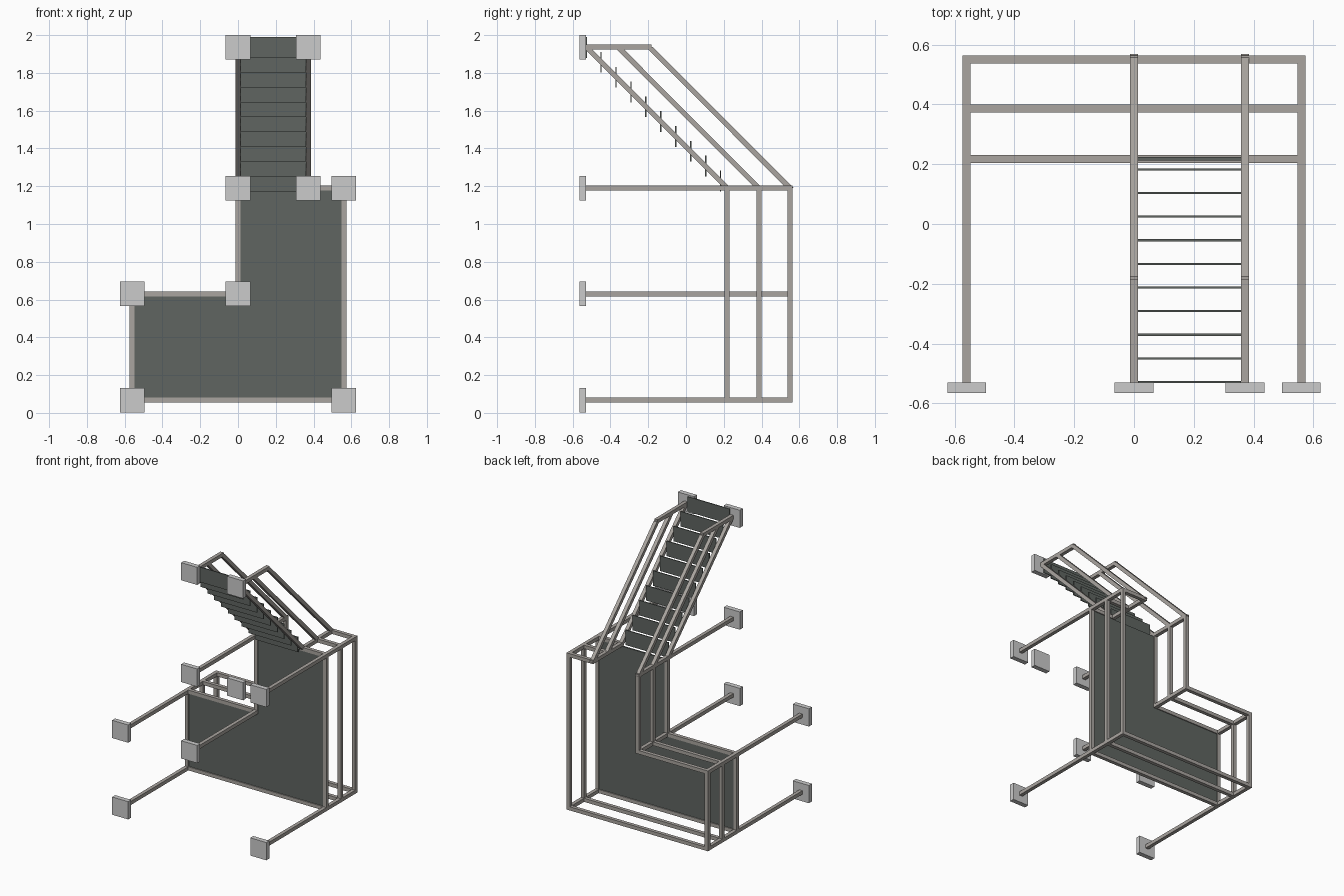
import bpy, bmesh

if "Cube" in bpy.data.objects:
    bpy.data.objects.remove(bpy.data.objects["Cube"])

B = 0.0265                       # bar thickness
X = 0.56                         # half width of the frame
Z0, Z1, Z2, Z3 = 0.068, 0.63, 1.19, 1.936   # frame levels
LAYERS = (0.218, 0.386, 0.551)   # depth of the three outlines
STAIR_X = (0.0, 0.372)
WALL = -0.53                     # inner face of the mounting plates


def material(name, rgb):
    m = bpy.data.materials.new(name)
    m.diffuse_color = (*rgb, 1)
    m.use_nodes = True
    m.node_tree.nodes["Principled BSDF"].inputs["Base Color"].default_value = m.diffuse_color
    return m


METAL = material("bare_metal", (0.40, 0.375, 0.35))
DARK = material("dark_panel", (0.115, 0.13, 0.12))


def finish(name, bm, mat):
    bmesh.ops.recalc_face_normals(bm, faces=bm.faces[:])
    me = bpy.data.meshes.new(name)
    bm.to_mesh(me)
    bm.free()
    ob = bpy.data.objects.new(name, me)
    bpy.context.collection.objects.link(ob)
    if mat:
        me.materials.append(mat)
    return ob


def prism(name, profile, offset, mat):
    """Extrude a closed 3D outline along an offset."""
    bm = bmesh.new()
    f = bm.faces.new([bm.verts.new(p) for p in profile])
    r = bmesh.ops.extrude_face_region(bm, geom=[f])
    bmesh.ops.translate(bm, vec=offset,
                        verts=[v for v in r["geom"] if isinstance(v, bmesh.types.BMVert)])
    return finish(name, bm, mat)


def box(name, lo, hi, mat=None):
    (x0, y0, z0), (x1, y1, z1) = lo, hi
    return prism(name, [(x0, y0, z0), (x1, y0, z0), (x1, y1, z0), (x0, y1, z0)],
                 (0, 0, z1 - z0), mat)


def bar(name, a, b):
    """Square axis-aligned bar between two centres, with corner overlap."""
    h = B / 2
    return box(name, [min(p, q) - h for p, q in zip(a, b)],
               [max(p, q) + h for p, q in zip(a, b)], METAL)


# Stepped outlines, open where the stair enters at the top
outline = [(0, Z2), (0, Z1), (-X, Z1), (-X, Z0), (X, Z0), (X, Z2), (STAIR_X[1], Z2)]
for y in LAYERS:
    for (xa, za), (xb, zb) in zip(outline, outline[1:]):
        bar("frame_bar", (xa, y, za), (xb, y, zb))

# Long bars from the wall plates through every corner
for x, z in outline[:-1]:
    bar("wall_bar", (x, WALL + B / 2, z), (x, LAYERS[2], z))
bar("stair_side_bar", (STAIR_X[1], LAYERS[0], Z2), (STAIR_X[1], LAYERS[2], Z2))

# Dark panel filling the front outline
py = LAYERS[0] - 0.006
e = B / 2
prism("front_panel", [(x, py, z) for x, z in (
    (-X + e, Z0 + e), (X - e, Z0 + e), (X - e, Z2 - e),
    (e, Z2 - e), (e, Z1 - e), (-X + e, Z1 - e))], (0, 0.012, 0), DARK)

# Sloping stair rails and top bars
w = B * 0.7071
shift = LAYERS[0] - WALL
for x in STAIR_X:
    for i, y in enumerate(LAYERS):
        za, zb = Z2, Z3
        ya, yb = y, y - shift + 0.003
        prism("stair_rail", [(x - e, ya - w, za), (x - e, ya + w, za),
                             (x - e, yb + w, zb), (x - e, yb - w, zb)], (B, 0, 0), METAL)
    bar("stair_top_bar", (x, WALL + e, Z3), (x, LAYERS[2] - shift, Z3))

# Upright stair slats
for i in range(10):
    y, z = 0.183 - i * 0.0791, 1.228 + i * 0.0785
    box("stair_slat", (STAIR_X[0] + e, y - 0.0035, z - 0.055),
        (STAIR_X[1] - e, y + 0.0035, z + 0.055), DARK)

# Square wall plates
for x, z in outline + [(s, Z3) for s in STAIR_X]:
    box("wall_plate", (x - 0.065, WALL - 0.035, max(0, z - 0.065)),
        (x + 0.065, WALL, min(2, z + 0.065)))
